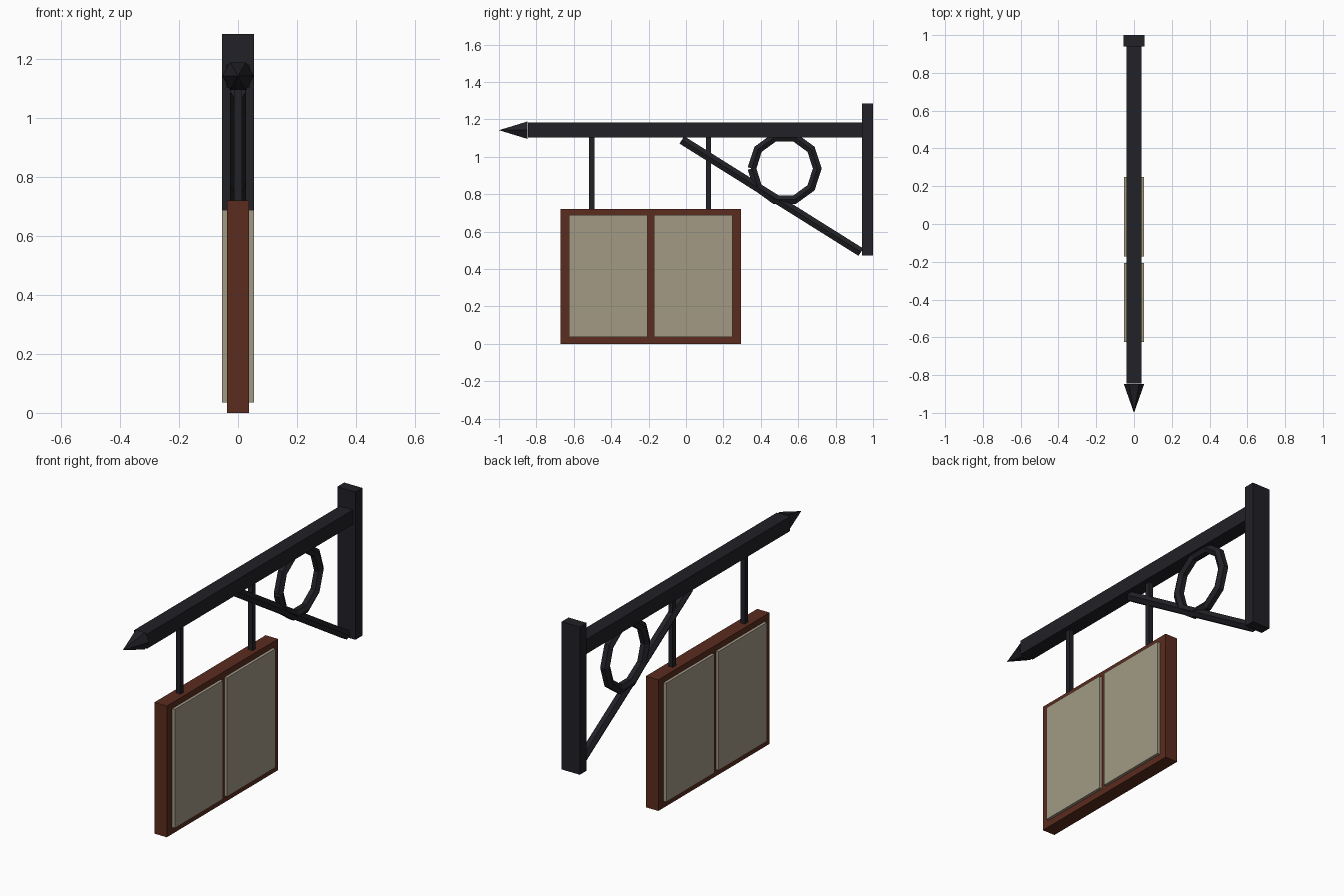
import bpy, bmesh, math
from mathutils import Vector

if "Cube" in bpy.data.objects:
    bpy.data.objects.remove(bpy.data.objects["Cube"])


def material(name, rgb):
    m = bpy.data.materials.new(name)
    m.diffuse_color = (*rgb, 1)
    m.use_nodes = True
    m.node_tree.nodes["Principled BSDF"].inputs["Base Color"].default_value = m.diffuse_color
    return m


IRON = material("iron", (0.015, 0.015, 0.02))
WOOD = material("wood", (0.105, 0.025, 0.013))
PANEL = material("panel", (0.36, 0.32, 0.235))


def finish(name, bm, mat):
    bmesh.ops.recalc_face_normals(bm, faces=bm.faces)
    me = bpy.data.meshes.new(name)
    bm.to_mesh(me)
    bm.free()
    me.materials.append(mat)
    ob = bpy.data.objects.new(name, me)
    bpy.context.collection.objects.link(ob)
    return ob


def add_box(bm, half_x, y0, y1, z0, z1):
    verts = bmesh.ops.create_cube(bm, size=1)["verts"]
    for v in verts:
        v.co = (v.co.x * 2 * half_x,
                (y0 + y1) / 2 + v.co.y * (y1 - y0),
                (z0 + z1) / 2 + v.co.z * (z1 - z0))


def box(name, mat, *dims):
    bm = bmesh.new()
    add_box(bm, *dims)
    return finish(name, bm, mat)


def tube(name, path, radii, mat, sides=6):
    """Sweep a polygon along an open path of (y, z) points in the x = 0 plane."""
    bm = bmesh.new()
    pts = [Vector((0, y, z)) for y, z in path]
    rings = []
    for i, p in enumerate(pts):
        tangent = (pts[min(i + 1, len(pts) - 1)] - pts[max(i - 1, 0)]).normalized()
        side = Vector((1, 0, 0))
        up = tangent.cross(side)
        rings.append([bm.verts.new(p + radii[i] * (side * math.cos(a) + up * math.sin(a)))
                      for a in (math.tau * k / sides for k in range(sides))])
    for a, b in zip(rings, rings[1:]):
        for k in range(sides):
            n = (k + 1) % sides
            bm.faces.new((a[k], a[n], b[n], b[k]))
    bm.faces.new(rings[0])
    bm.faces.new(rings[-1])
    bmesh.ops.remove_doubles(bm, verts=bm.verts, dist=0.0001)
    return finish(name, bm, mat)


# Wall plate and horizontal arm
box("wall_plate", IRON, 0.055, 0.94, 1.0, 0.473, 1.284)
box("arm", IRON, 0.04, -0.845, 0.95, 1.102, 1.182)

# Pointed six-sided finial
bm = bmesh.new()
base = [bm.verts.new((0.054 * math.cos(math.tau * k / 6), -0.847,
                      1.142 + 0.054 * math.sin(math.tau * k / 6))) for k in range(6)]
tip = bm.verts.new((0, -1.0, 1.142))
bm.faces.new(base)
for k in range(6):
    bm.faces.new((base[k], base[(k + 1) % 6], tip))
finish("arm_finial", bm, IRON)

# Diagonal brace
tube("brace", [(-0.022, 1.09), (0.935, 0.49)], [0.027, 0.027], IRON)

# Ten-segment decorative ring, open at the seam
ring = [(0.527 + 0.175 * math.cos(math.pi + math.tau * k / 10),
         0.937 + 0.175 * math.sin(math.pi + math.tau * k / 10)) for k in range(11)]
tube("scroll_ring", ring, [0.027] * 11, IRON)

# Hanger rods
for label, y in (("front", -0.504), ("back", 0.121)):
    box("hanger_" + label, IRON, 0.0135, y - 0.0135, y + 0.0135, 0.70, 1.115)

# Sign frame: rails, stiles and centre divider
bm = bmesh.new()
for z0, z1 in ((0.0, 0.036), (0.688, 0.72)):
    add_box(bm, 0.038, -0.672, 0.294, z0, z1)
for y0, y1 in ((-0.672, -0.625), (-0.206, -0.172), (0.248, 0.294)):
    add_box(bm, 0.038, y0, y1, 0.036, 0.688)
finish("sign_frame", bm, WOOD)

# Two panels standing slightly proud on both faces
for label, y0, y1 in (("front", -0.625, -0.206), ("back", -0.172, 0.248)):
    box("sign_panel_" + label, PANEL, 0.054, y0, y1, 0.036, 0.688)
